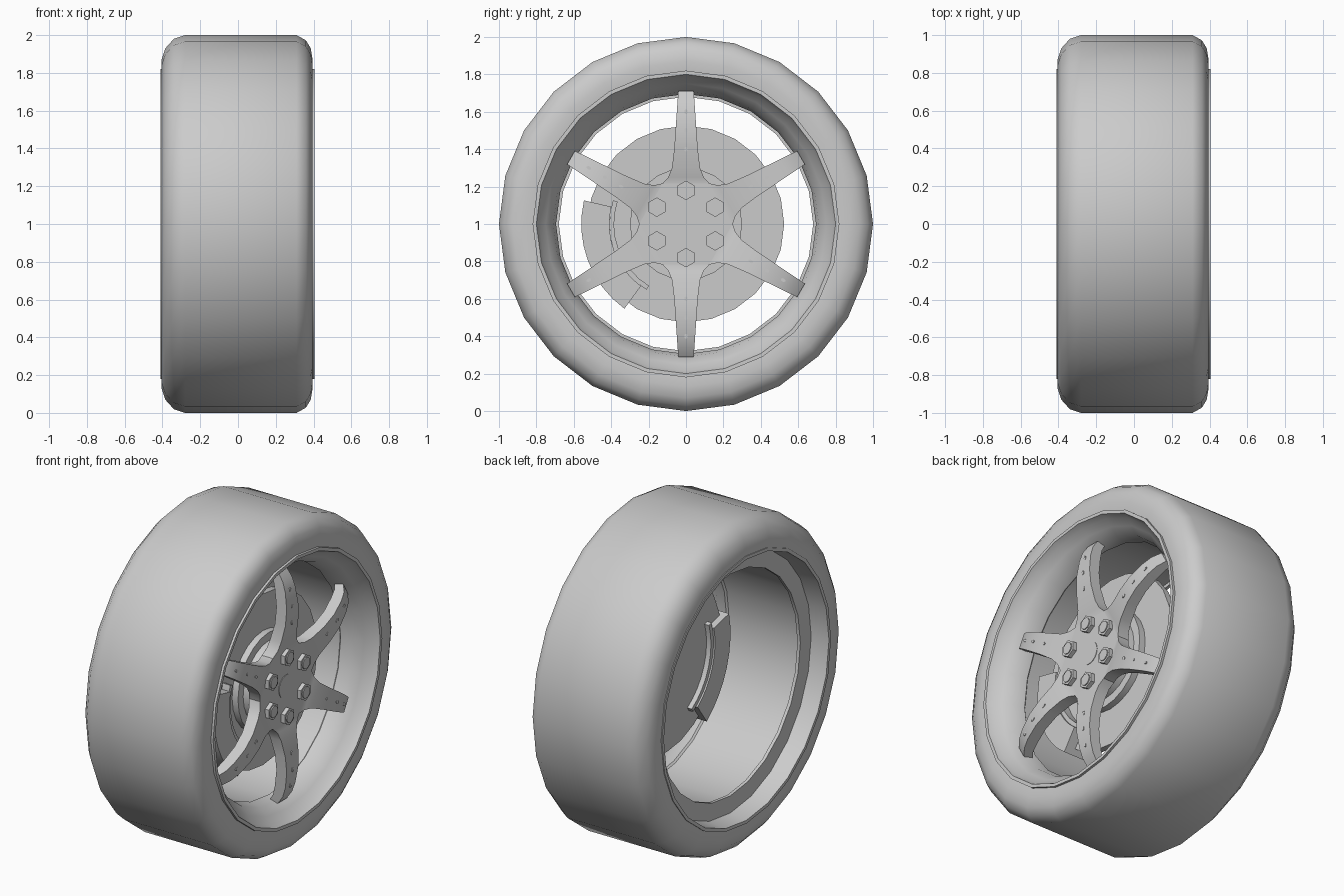
import bpy, bmesh
from math import sin, cos, pi, radians
from mathutils import Vector

cube = bpy.data.objects.get("Cube")
if cube:
    bpy.data.objects.remove(cube)

grey = bpy.data.materials.new("light grey")
grey.use_nodes = True
grey.diffuse_color = (0.6, 0.6, 0.6, 1)
grey.node_tree.nodes["Principled BSDF"].inputs["Base Color"].default_value = (0.6, 0.6, 0.6, 1)


def polar(x, r, a, side=0):
    """Point on the wheel: x along the axle, radius, angle, sideways offset."""
    return Vector((x, r * cos(a) - side * sin(a), 1 + r * sin(a) + side * cos(a)))


def finish(name, bm, smooth=30):
    bmesh.ops.remove_doubles(bm, verts=bm.verts, dist=1e-5)
    bmesh.ops.recalc_face_normals(bm, faces=bm.faces)
    mesh = bpy.data.meshes.new(name)
    bm.to_mesh(mesh)
    bm.free()
    mesh.materials.append(grey)
    obj = bpy.data.objects.new(name, mesh)
    bpy.context.collection.objects.link(obj)
    bpy.ops.object.select_all(action="DESELECT")
    obj.select_set(True)
    bpy.context.view_layer.objects.active = obj
    if smooth:
        bpy.ops.object.shade_smooth_by_angle(angle=radians(smooth))
    return obj


def loft(bm, rings, closed=False):
    """Skin a row of equal point loops, capping the ends unless closed."""
    loops = [[bm.verts.new(p) for p in ring] for ring in rings]
    n = len(loops[0])
    for a, b in zip(loops, loops[1:] + (loops[:1] if closed else [])):
        for i in range(n):
            j = (i + 1) % n
            bm.faces.new((a[i], a[j], b[j], b[i]))
    if not closed:
        bm.faces.new(loops[0])
        bm.faces.new(loops[-1])


def revolve(name, profile, closed=True, segments=24):
    bm = bmesh.new()
    loft(bm, [[polar(x, r, 2 * pi * i / segments) for i in range(segments)]
              for x, r in profile], closed)
    return finish(name, bm)


def stud(bm, centre, radius, x0, x1, sides, stretch=1, angle=0):
    """Short prism facing along the axle, stretched along the angle."""
    rings = []
    for x in (x0, x1):
        ring = []
        for i in range(sides):
            t = 2 * pi * i / sides
            ring.append(polar(x, centre + radius * stretch * cos(t), angle, radius * sin(t)))
        rings.append(ring)
    loft(bm, rings)


def arc_block(name, r0, r1, x0, x1, start, end, steps=8):
    bm = bmesh.new()
    rings = []
    for i in range(steps + 1):
        a = radians(start + (end - start) * i / steps)
        rings.append([polar(x, r, a) for x, r in ((x0, r0), (x1, r0), (x1, r1), (x0, r1))])
    loft(bm, rings)
    return finish(name, bm)


# Tyre and rim
revolve("tyre", [(0.39, 0.815), (0.395, 0.87), (0.385, 0.93), (0.36, 0.972), (0.31, 1.0),
                 (-0.28, 1.0), (-0.34, 0.98), (-0.385, 0.93), (-0.405, 0.87), (-0.405, 0.815)])
revolve("rim", [(0.39, 0.82), (0.405, 0.82), (0.405, 0.80), (0.37, 0.785), (0.33, 0.75),
                (0.28, 0.71), (0.21, 0.695), (0.2, 0.705), (-0.28, 0.70), (-0.28, 0.68),
                (-0.30, 0.68), (-0.30, 0.785), (-0.36, 0.795), (-0.41, 0.80), (-0.41, 0.82)])

# Brake disc with its raised centre
revolve("brake_disc", [(0.13, 0.525), (0.17, 0.525)], closed=False)
revolve("disc_hat", [(0.17, 0.30), (0.21, 0.30), (0.21, 0.25), (0.27, 0.24)], closed=False)

# Brake caliper
arc_block("caliper", 0.41, 0.56, 0.09, 0.23, 167, 234)
arc_block("caliper_pad", 0.385, 0.41, 0.10, 0.22, 162, 239)

# Hub plate and centre cap
revolve("hub", [(0.25, 0.25), (0.325, 0.25)], closed=False, segments=6)
revolve("centre_cap", [(0.32, 0.07), (0.328, 0.07)], closed=False)

# Spokes: radius, half width, front x, depth
sections = [(0.19, 0.13, 0.325, 0.075), (0.217, 0.125, 0.325, 0.075), (0.25, 0.095, 0.335, 0.075),
            (0.30, 0.075, 0.345, 0.075), (0.4, 0.063, 0.365, 0.07), (0.5, 0.056, 0.37, 0.07),
            (0.6, 0.049, 0.355, 0.07), (0.66, 0.045, 0.335, 0.065), (0.71, 0.041, 0.30, 0.06)]
spokes, nuts, dots = bmesh.new(), bmesh.new(), bmesh.new()
for k in range(6):
    a = pi / 6 + k * pi / 3
    loft(spokes, [[polar(x, r, a, s * w) for x, s in ((f, -1), (f, 1), (f - d, 1), (f - d, -1))]
                  for r, w, f, d in sections])
    # Wheel nut with round stud
    stud(nuts, 0.18, 0.052, 0.32, 0.35, 6, angle=a)
    stud(nuts, 0.18, 0.035, 0.34, 0.356, 12, angle=a)
    # Small marks along the spoke
    for r, f in ((0.4, 0.365), (0.5, 0.37), (0.6, 0.355)):
        stud(dots, r, 0.009, f - 0.005, f + 0.003, 8, stretch=1.5, angle=a)
finish("spokes", spokes)
finish("wheel_nuts", nuts)
finish("spoke_marks", dots)
